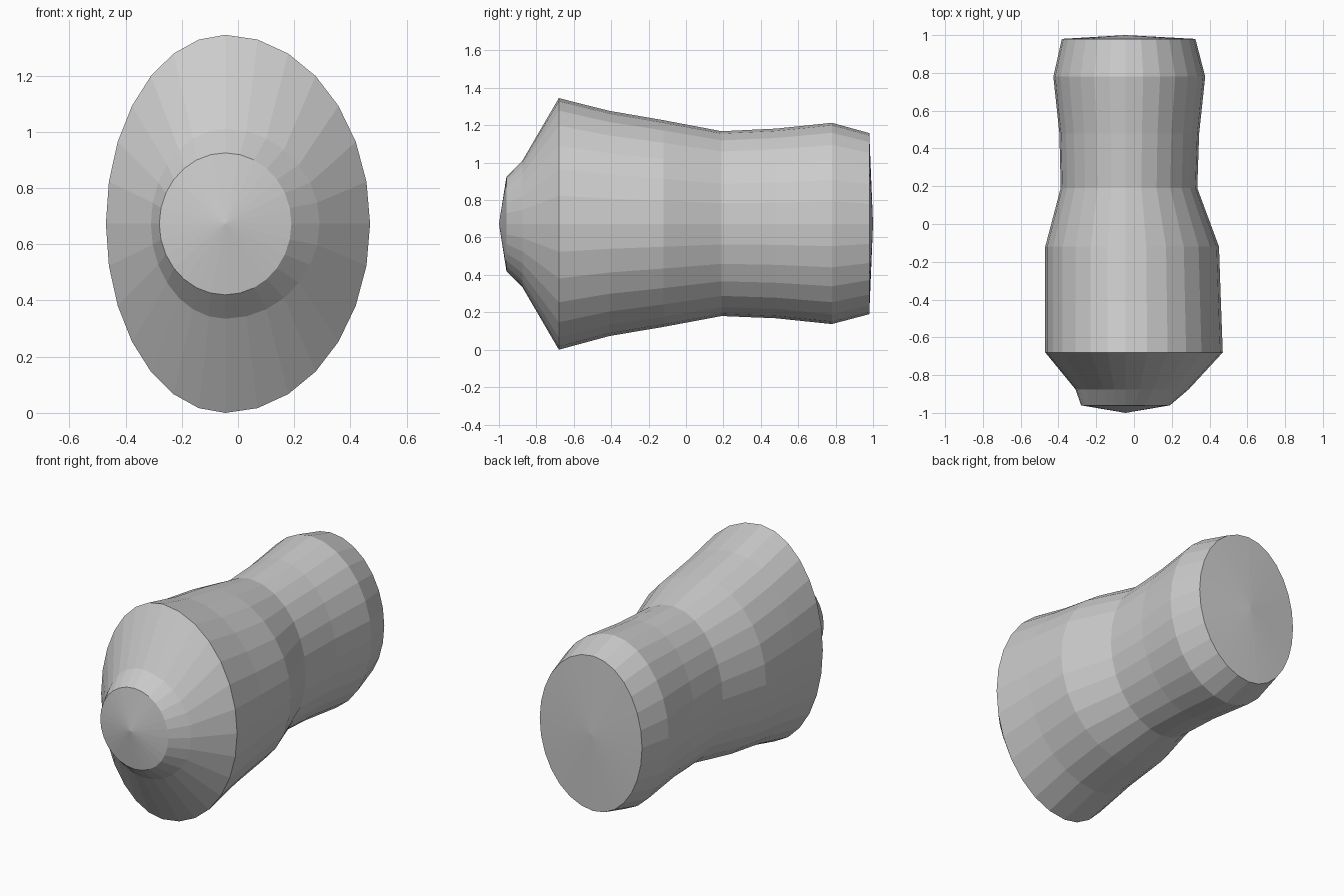
import bpy, bmesh
from math import sin, cos, tau

if "Cube" in bpy.data.objects:
    bpy.data.objects.remove(bpy.data.objects["Cube"])

SIDES = 28
CX, CZ = -0.045, 0.673   # shared axis of all cross-sections

# Cross-sections from front to back: y, left edge, right edge, bottom, top
SECTIONS = [
    (-0.96, -0.28, 0.19, 0.42, 0.925),
    (-0.875, -0.31, 0.29, 0.335, 1.01),
    (-0.68, -0.47, 0.47, 0.0, 1.345),
    (-0.41, -0.47, 0.46, 0.073, 1.277),
    (-0.12, -0.47, 0.45, 0.122, 1.227),
    (0.19, -0.388, 0.335, 0.18, 1.168),
    (0.48, -0.395, 0.345, 0.168, 1.182),
    (0.78, -0.427, 0.377, 0.137, 1.213),
    (0.98, -0.382, 0.325, 0.19, 1.158),
]


def point(section, i):
    """Point on an ellipse whose four quadrants have their own radii."""
    y, left, right, low, high = section
    s, c = sin(tau * i / SIDES), cos(tau * i / SIDES)
    rx = right - CX if s > 0 else CX - left
    rz = high - CZ if c > 0 else CZ - low
    return (CX + rx * s, y, CZ + rz * c)


bm = bmesh.new()
rings = [[bm.verts.new(point(sec, i)) for i in range(SIDES)] for sec in SECTIONS]
front_tip = bm.verts.new((CX, -1.0, CZ))
back_tip = bm.verts.new((CX, 1.0, CZ))

# Flat-faced skin between rings, and shallow cones on both ends
for i in range(SIDES):
    j = (i + 1) % SIDES
    for a, b in zip(rings, rings[1:]):
        bm.faces.new((a[i], a[j], b[j], b[i]))
    bm.faces.new((front_tip, rings[0][j], rings[0][i]))
    bm.faces.new((back_tip, rings[-1][i], rings[-1][j]))

bmesh.ops.recalc_face_normals(bm, faces=bm.faces)
mesh = bpy.data.meshes.new("tapered_body")
bm.to_mesh(mesh)
bm.free()
body = bpy.data.objects.new("tapered_body", mesh)
bpy.context.collection.objects.link(body)
